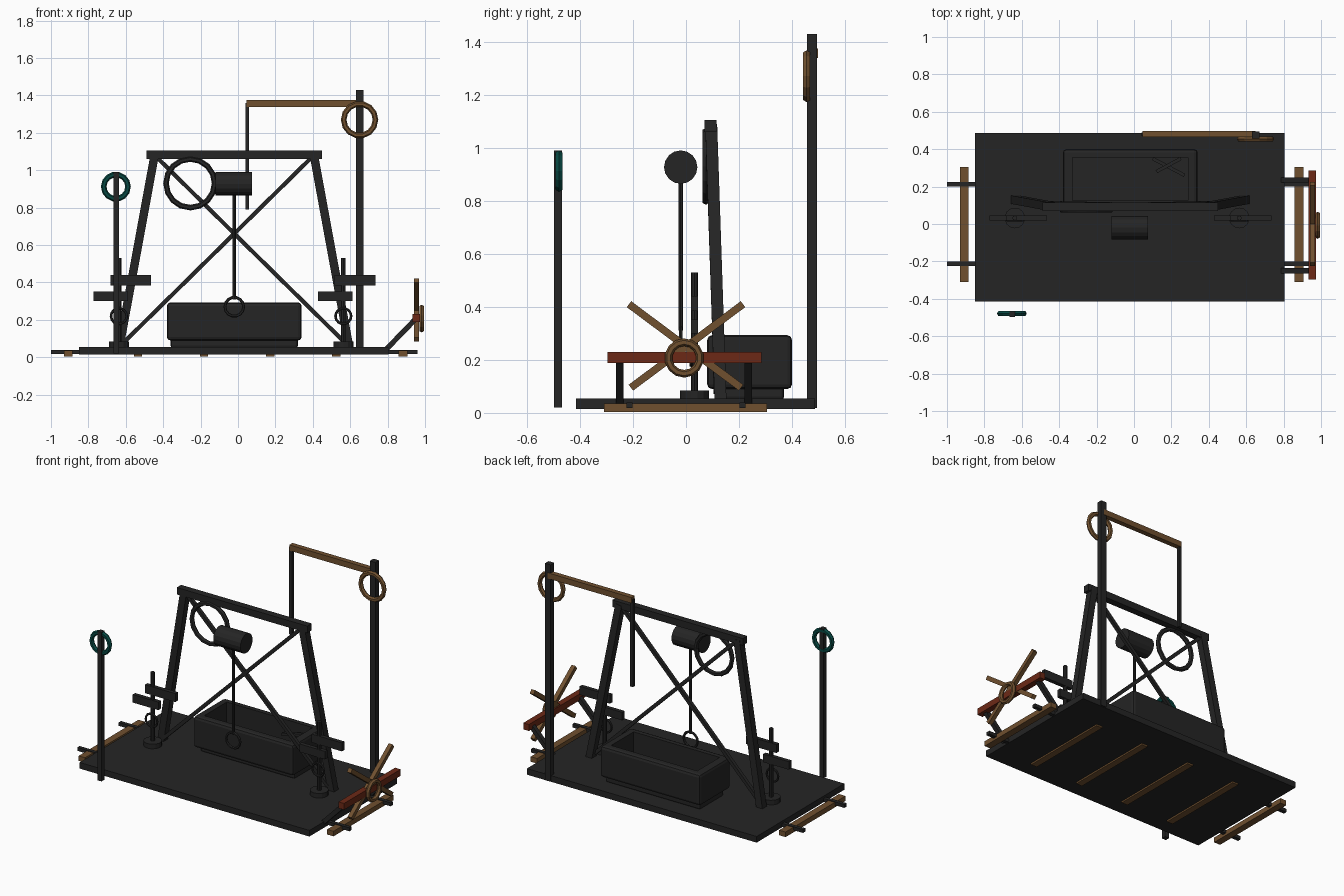
import bpy, math
from mathutils import Vector, Matrix

if "Cube" in bpy.data.objects:
    bpy.data.objects.remove(bpy.data.objects["Cube"])


def mat(name, rgb):
    m = bpy.data.materials.new(name)
    m.diffuse_color = (*rgb, 1)
    m.use_nodes = True
    m.node_tree.nodes["Principled BSDF"].inputs["Base Color"].default_value = m.diffuse_color
    return m


IRON = mat("dark_iron", (0.018, 0.018, 0.018))
WOOD = mat("brown_wood", (0.16, 0.08, 0.028))
RUST = mat("rust_red", (0.15, 0.022, 0.008))
TEAL = mat("deep_teal", (0.002, 0.065, 0.055))


def finish(o, name, m):
    o.name = name
    o.data.materials.append(m)
    return o


def box(name, x, y, z, m=IRON, bevel=0):
    """Box from (min, max) pairs."""
    bpy.ops.mesh.primitive_cube_add(size=1, location=[(a + b) / 2 for a, b in (x, y, z)])
    o = bpy.context.object
    o.data.transform(Matrix.Diagonal((x[1] - x[0], y[1] - y[0], z[1] - z[0], 1)))
    if bevel:
        b = o.modifiers.new("bevel", "BEVEL")
        b.width, b.segments = bevel, 2
    return finish(o, name, m)


def beam(name, a, b, w, m=IRON, d=None):
    """Square bar between two points; d is the thickness across the bar's plane."""
    a, b = Vector(a), Vector(b)
    ax = (b - a).normalized()
    side = Vector((0, 1, 0)) if abs(ax.y) < 0.5 else Vector((1, 0, 0))
    u = side.cross(ax).normalized()
    v = ax.cross(u)
    bpy.ops.mesh.primitive_cube_add(size=1)
    o = bpy.context.object
    rot = Matrix((u, v, ax)).transposed().to_4x4()
    o.data.transform(rot @ Matrix.Diagonal((w, d or w, (b - a).length, 1)))
    o.location = (a + b) / 2
    return finish(o, name, m)


def rod(name, a, b, r, n=12, m=IRON):
    a, b = Vector(a), Vector(b)
    bpy.ops.mesh.primitive_cylinder_add(vertices=n, radius=r, depth=(b - a).length, location=(a + b) / 2)
    o = bpy.context.object
    o.rotation_euler = (b - a).to_track_quat('Z', 'Y').to_euler()
    return finish(o, name, m)


def ring(name, loc, outer, inner, m=IRON, axis='Y', n=14):
    rot = (math.pi / 2, 0, 0) if axis == 'Y' else (0, math.pi / 2, 0)
    bpy.ops.mesh.primitive_torus_add(location=loc, rotation=rot, major_segments=n, minor_segments=6,
                                     major_radius=(outer + inner) / 2, minor_radius=(outer - inner) / 2)
    return finish(bpy.context.object, name, m)


# Platform, through rails, underside slats and end bars
box("platform", (-0.85, 0.805), (-0.415, 0.487), (0.015, 0.055))
for y in (-0.213, 0.213):
    box("rail", (-1.0, 0.96), (y - 0.012, y + 0.012), (0.018, 0.04))
for x in (-0.535, -0.182, 0.172, 0.525):
    box("underside_slat", (x - 0.022, x + 0.022), (-0.305, 0.305), (0.005, 0.035), WOOD)
for x in (-0.908, 0.882):
    box("end_bar", (x - 0.023, x + 0.023), (-0.31, 0.305), (0.003, 0.036), WOOD)

# A-frame with crossed braces
C = -0.02
box("frame_top_beam", (C - 0.47, C + 0.47), (0.07, 0.115), (1.06, 1.105))
for s in (-1, 1):
    beam("frame_leg", (C + s * 0.425, 0.095, 1.085), (C + s * 0.615, 0.13, 0.05), 0.045)
    beam("frame_brace", (C + s * 0.41, 0.095, 1.065), (C - s * 0.59, 0.115, 0.08), 0.022)

# Winch: hand wheel, drum, rope and hook ring
ring("hand_wheel", (-0.255, 0.075, 0.93), 0.145, 0.115, n=16)
rod("winch_drum", (-0.12, -0.02, 0.927), (0.075, -0.02, 0.927), 0.063, 16)
rod("rope", (C, -0.02, 0.31), (C, -0.02, 0.89), 0.009, 8)
ring("hook_ring", (C, -0.02, 0.27), 0.058, 0.042)

# Open trough: foot, floor, walls
box("trough_foot", (-0.36, 0.32), (0.125, 0.37), (0.05, 0.11), bevel=0.012)
body = box("trough", (-0.38, 0.34), (0.08, 0.40), (0.09, 0.293), bevel=0.018)
cutter = box("trough_cutter", (-0.33, 0.29), (0.125, 0.355), (0.13, 0.4))
cutter.hide_render = True
cutter.hide_viewport = True
cutter.display_type = 'WIRE'
cut = body.modifiers.new("hollow", "BOOLEAN")
cut.object, cut.solver = cutter, 'EXACT'
# Crossed bars lying in the trough
beam("loose_bar", (0.10, 0.35, 0.22), (0.27, 0.26, 0.22), 0.018)
beam("loose_bar", (0.12, 0.28, 0.235), (0.25, 0.35, 0.235), 0.018)

# Two side stands with offset crossbars
for x in (-0.637, 0.563):
    y = 0.032
    rod("stand_base", (x, y, 0.05), (x, y, 0.085), 0.055, 14)
    rod("stand_pole", (x, y, 0.05), (x, y, 0.53), 0.013, 8)
    box("stand_upper_bar", (x - 0.046, x + 0.172), (y - 0.013, y + 0.013), (0.385, 0.44))
    box("stand_lower_bar", (x - 0.135, x + 0.05), (y - 0.013, y + 0.013), (0.30, 0.352))
    ring("stand_ring", (x, y - 0.012, 0.22), 0.049, 0.035)

# Front left marker post with teal ring
box("marker_post", (-0.665, -0.635), (-0.497, -0.467), (0.02, 0.99))
ring("marker_ring", (-0.653, -0.479, 0.912), 0.08, 0.05, TEAL)

# Tall rear post with arm, hanging rod and ring
box("tall_post", (0.63, 0.67), (0.457, 0.494), (0.018, 1.43))
box("post_arm", (0.045, 0.65), (0.464, 0.497), (1.338, 1.375), WOOD)
box("hanging_rod", (0.04, 0.06), (0.47, 0.49), (0.79, 1.36))
ring("post_ring", (0.65, 0.455, 1.27), 0.1, 0.07, WOOD)

# Right end crank: struts, red crossbar, spokes and hub ring
for y in (-0.25, 0.235):
    beam("crank_strut", (0.79, y, 0.04), (0.95, y, 0.205), 0.028)
box("crank_bar", (0.932, 0.972), (-0.297, 0.285), (0.188, 0.23), RUST)
for s in (-1, 1):
    beam("crank_spoke", (0.955, -s * 0.215, 0.41), (0.955, s * 0.208, 0.095), 0.028, WOOD)
ring("crank_ring", (0.982, -0.007, 0.207), 0.074, 0.045, WOOD, axis='X')
